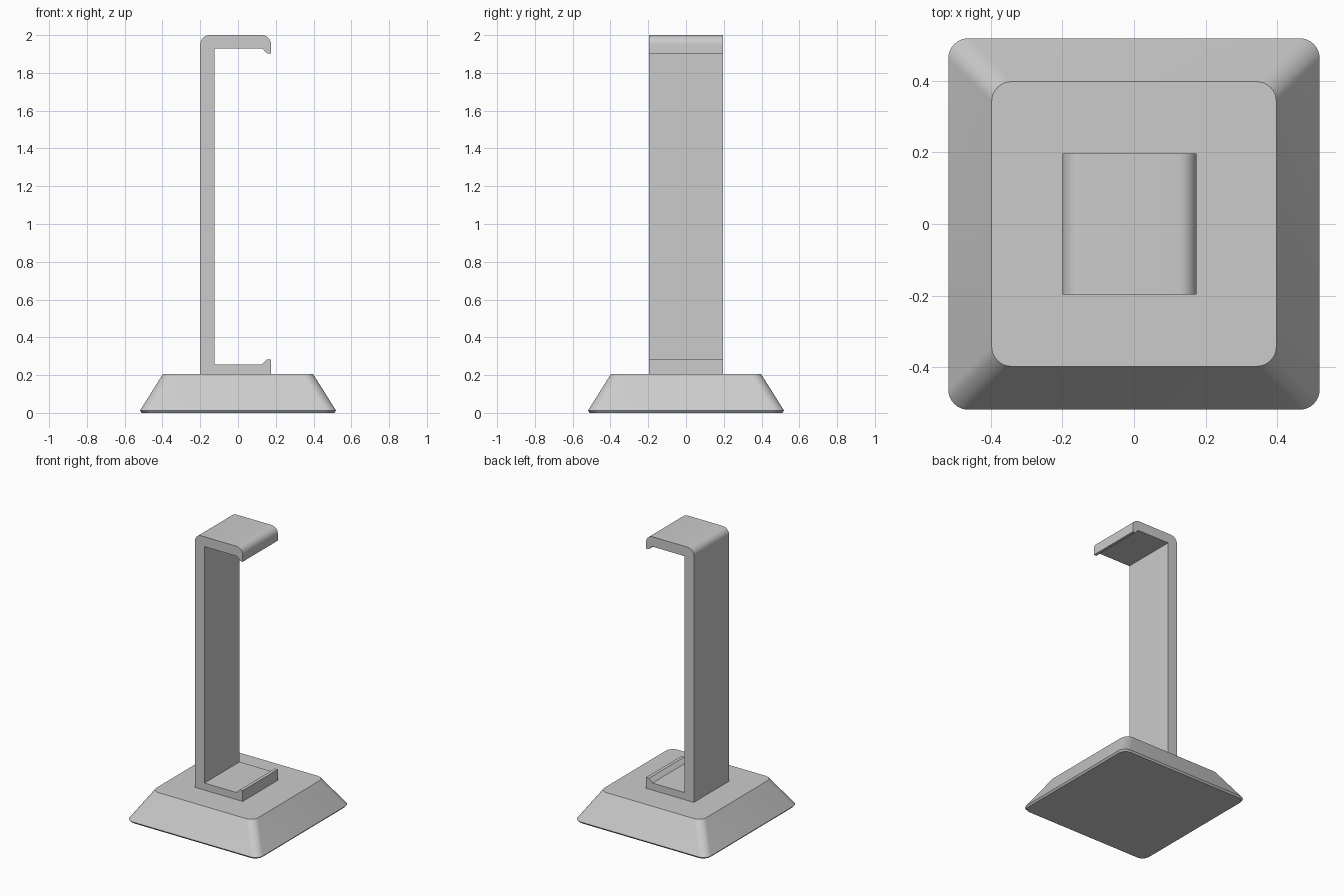
import bpy, bmesh
from math import cos, sin, pi, radians

cube = bpy.data.objects.get("Cube")
if cube:
    bpy.data.objects.remove(cube, do_unlink=True)

grey = bpy.data.materials.new("plain grey")
grey.use_nodes = True
COLOUR = (0.6, 0.6, 0.6, 1)
grey.diffuse_color = COLOUR
grey.node_tree.nodes["Principled BSDF"].inputs["Base Color"].default_value = COLOUR


def arc(cx, cy, r, start, steps=8):
    """Quarter circle, counter-clockwise from the start angle."""
    return [(cx + r * cos(start + pi / 2 * i / steps),
             cy + r * sin(start + pi / 2 * i / steps)) for i in range(steps + 1)]


def rounded_square(half, r):
    c = half - r
    corners = [(c, c), (-c, c), (-c, -c), (c, -c)]
    return [p for i, (x, y) in enumerate(corners) for p in arc(x, y, r, i * pi / 2)]


def loft(name, rings):
    """Skin matching closed rings of points and cap both ends."""
    bm = bmesh.new()
    loops = [[bm.verts.new(p) for p in ring] for ring in rings]
    n = len(loops[0])
    for low, high in zip(loops, loops[1:]):
        for i in range(n):
            j = (i + 1) % n
            bm.faces.new((low[i], low[j], high[j], high[i]))
    bm.faces.new(loops[0][::-1])
    bm.faces.new(loops[-1])
    bmesh.ops.recalc_face_normals(bm, faces=bm.faces)
    mesh = bpy.data.meshes.new(name)
    bm.to_mesh(mesh)
    bm.free()
    mesh.materials.append(grey)
    obj = bpy.data.objects.new(name, mesh)
    bpy.context.collection.objects.link(obj)
    bpy.ops.object.select_all(action='DESELECT')
    obj.select_set(True)
    bpy.context.view_layer.objects.active = obj
    bpy.ops.object.shade_smooth_by_angle(angle=radians(30))
    return obj


# Tapered base with rounded corners and a thin chamfered foot
levels = [(0.0, 0.51), (0.012, 0.519), (0.205, 0.398)]
loft("base", [[(x, y, z) for x, y in rounded_square(half, 0.055)]
              for z, half in levels])

# C-shaped stand: lower tray with lip, upright, and rounded top hook with lip
profile = [(-0.2, 0.205), (0.175, 0.205), (0.175, 0.282), (0.152, 0.282),
           (0.125, 0.255), (-0.125, 0.255), (-0.125, 1.93), (0.128, 1.93),
           (0.155, 1.903), (0.175, 1.903)]
profile += arc(0.125, 1.95, 0.05, 0) + arc(-0.15, 1.95, 0.05, pi / 2)
loft("stand", [[(x, y, z) for x, z in profile] for y in (-0.197, 0.197)])
